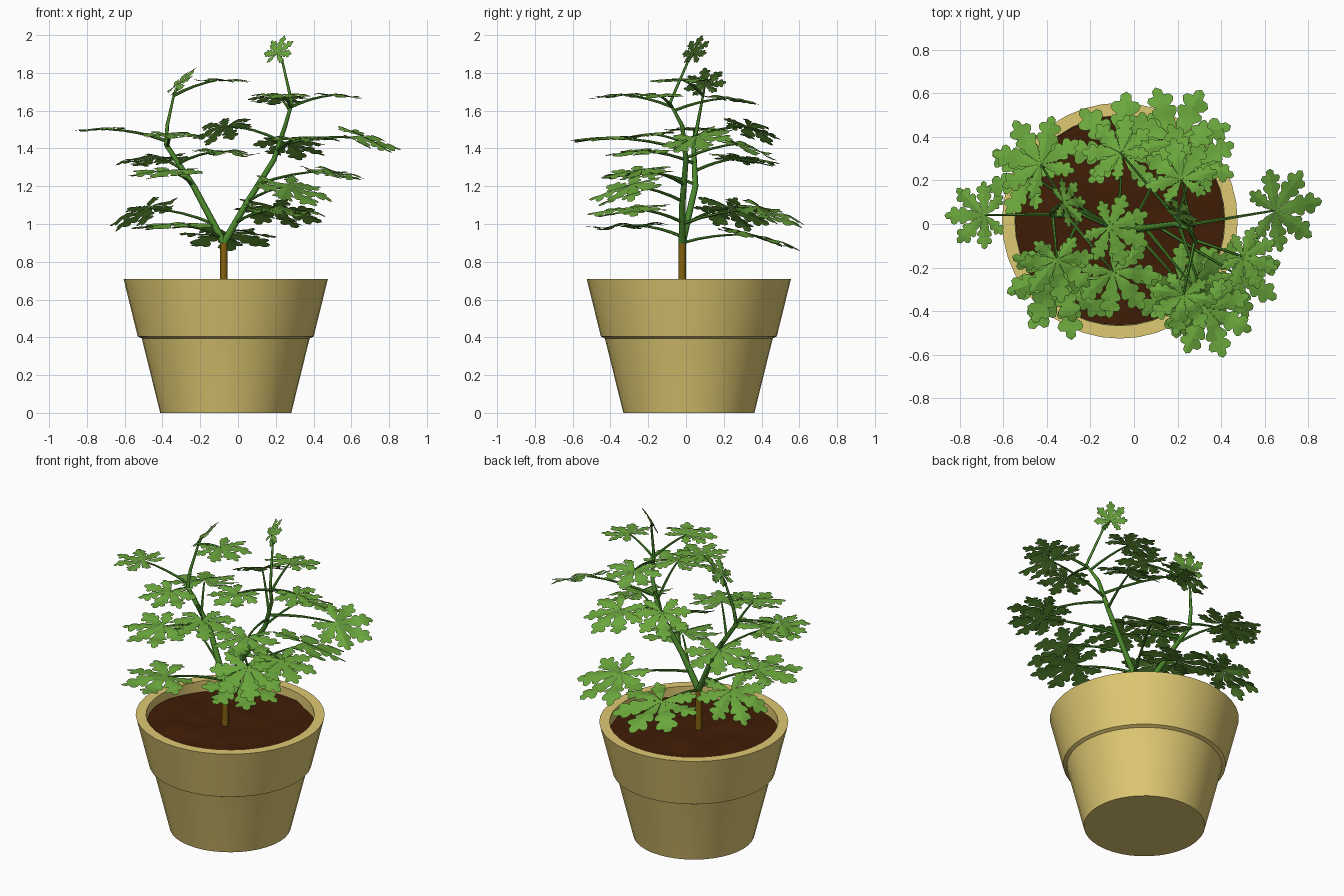
import bpy, bmesh, math, random
from mathutils import Vector, Matrix, noise

if "Cube" in bpy.data.objects:
    bpy.data.objects.remove(bpy.data.objects["Cube"])

random.seed(4)

def mat(name, rgb):
    m = bpy.data.materials.new(name)
    m.diffuse_color = (*rgb, 1)
    m.use_nodes = True
    m.node_tree.nodes["Principled BSDF"].inputs["Base Color"].default_value = m.diffuse_color
    return m

POT = mat("tan clay", (0.74, 0.585, 0.17))
SOIL = mat("dark soil", (0.052, 0.012, 0.002))
BARK = mat("brown bark", (0.23, 0.12, 0.005))
STEM = mat("stem green", (0.07, 0.25, 0.025))
LEAF = mat("leaf green", (0.145, 0.385, 0.045))

def finish(bm, name, material, smooth=None):
    me = bpy.data.meshes.new(name)
    bm.to_mesh(me)
    bm.free()
    ob = bpy.data.objects.new(name, me)
    bpy.context.collection.objects.link(ob)
    me.materials.append(material)
    if smooth:
        bpy.context.view_layer.objects.active = ob
        ob.select_set(True)
        bpy.ops.object.shade_smooth_by_angle(angle=math.radians(smooth))
        ob.select_set(False)

def loft(bm, rings, cap_start=True):
    """Skin a list of closed rings of points."""
    vs = [[bm.verts.new(p) for p in r] for r in rings]
    n = len(vs[0])
    for a, b in zip(vs, vs[1:]):
        for i in range(n):
            bm.faces.new((a[i], a[(i + 1) % n], b[(i + 1) % n], b[i]))
    if cap_start:
        bm.faces.new(vs[0][::-1])
    bm.faces.new(vs[-1])

def circle(c, r, n, q=None):
    out = []
    for i in range(n):
        a = 2 * math.pi * i / n
        v = Vector((r * math.cos(a), r * math.sin(a), 0))
        out.append(Vector(c) + (q @ v if q else v))
    return out

def tube(bm, pts, r0, r1, n=8):
    pts = [Vector(p) for p in pts]
    rings = []
    for i, p in enumerate(pts):
        t = pts[min(i + 1, len(pts) - 1)] - pts[max(i - 1, 0)]
        q = Vector((0, 0, 1)).rotation_difference(t.normalized())
        rings.append(circle(p, r0 + (r1 - r0) * i / (len(pts) - 1), n, q))
    loft(bm, rings)

# Pot: turned profile (radius, height), outside then inside
CX, CY = -0.065, 0.015
profile = [(0.347, 0), (0.442, 0.385), (0.445, 0.395), (0.466, 0.405), (0.541, 0.71),
           (0.482, 0.71), (0.478, 0.57)]
bm = bmesh.new()
loft(bm, [circle((CX, CY, z), r, 40) for r, z in profile])
finish(bm, "flower_pot", POT, 30)

# Soil: lumpy disc
bm = bmesh.new()
rings = []
for k in range(10):
    ring = circle((CX, CY, 0.65), 0.479 - 0.052 * k, 40)
    for p in ring:
        p.z += 0.022 * noise.noise(p * 8)
    rings.append(ring)
loft(bm, rings, cap_start=False)
finish(bm, "soil", SOIL, 20)

# Woody trunk
FORK = Vector((-0.075, -0.02, 0.90))
bm = bmesh.new()
tube(bm, [FORK - Vector((0, 0, 0.3)), FORK - Vector((0, 0, 0.15)), FORK], 0.021, 0.019)
finish(bm, "trunk", BARK, 50)

# Two green branches
BRANCH = {
    "left": [FORK, (-0.235, 0.05, 1.20), (-0.38, 0.04, 1.42),
             (-0.375, 0.06, 1.52), (-0.34, 0.09, 1.68)],
    "right": [FORK, (0.04, -0.02, 1.10), (0.19, 0.0, 1.34), (0.25, -0.02, 1.52),
              (0.285, -0.085, 1.64), (0.235, 0.01, 1.86)],
}
for key, pts in BRANCH.items():
    bm = bmesh.new()
    tube(bm, pts, 0.019, 0.006)
    finish(bm, key + "_branch", STEM, 50)

def on_branch(key, z):
    pts = [Vector(p) for p in BRANCH[key]]
    z = max(z, pts[0].z)
    for a, b in zip(pts, pts[1:]):
        if z <= b.z:
            return a.lerp(b, (z - a.z) / (b.z - a.z))
    return pts[-1]

# Half outline of one leaf lobe (along, across), with rounded side teeth
HALF = [(0.34, 0.135), (0.43, 0.13), (0.50, 0.195), (0.57, 0.225), (0.63, 0.20), (0.65, 0.12),
        (0.71, 0.20), (0.79, 0.235), (0.86, 0.19), (0.87, 0.09), (0.97, 0.085)]

def leaf(bm, frame, size):
    R = 0.58 * size
    wave = random.uniform(0, 6)
    for k in range(-3, 4):                       # seven lobes, shorter towards the stalk
        ang, length = math.radians(44.5 * k), 1 - 0.037 * k * k
        ca, sa = math.cos(ang), math.sin(ang)

        def pt(u, w):
            x, y = (u * ca - w * sa) * length, (u * sa + w * ca) * length
            h = 0.03 - 0.05 * (x * x + y * y) - 0.07 * abs(w) + 0.03 * math.sin(7 * x + 6 * y + wave)
            return bm.verts.new(frame @ Vector((x * R, y * R, h * R)))

        prev = [pt(0, 0)] * 3
        for u, w in HALF + [(1.03, 0)]:
            rib = pt(u, 0)
            cur = [pt(u, w), rib, pt(u, -w)] if w else [rib] * 3
            for i in (0, 1):
                quad = list(dict.fromkeys((prev[i], prev[i + 1], cur[i + 1], cur[i])))
                bm.faces.new(quad)
            prev = cur

leaves, stalks = bmesh.new(), bmesh.new()

def add_leaf(start, centre, size, head, pitch, roll=0):
    rot = (Matrix.Rotation(head, 4, 'Z') @ Matrix.Rotation(math.radians(-pitch), 4, 'Y')
           @ Matrix.Rotation(math.radians(roll), 4, 'X'))
    base = centre - rot @ Vector((0.11 * size, 0, 0))
    leaf(leaves, Matrix.Translation(base) @ rot, size)
    mid = (start + base) / 2 + Vector((0, 0, 0.08 * (base - start).length))
    path = [start * (1 - t) ** 2 + mid * 2 * t * (1 - t) + base * t * t
            for t in (0, 0.25, 0.5, 0.75, 1)]
    tube(stalks, path, 0.009, 0.005, 6)

# Leaf centres, pitch and scale per branch; heading, size and stalk follow from them
LEAVES = {
    "left": [(-0.72, 0.04, 1.50, -2, 0.92), (-0.35, -0.20, 1.47, -6, 1), (-0.08, -0.03, 1.76, -1, 1.15),
             (-0.45, 0.31, 1.34, -10, 1.1), (-0.38, -0.27, 1.27, -8, 1.1), (-0.50, 0.24, 1.06, -28, 1),
             (-0.34, -0.31, 0.99, -3, 1.05), (-0.07, -0.25, 1.38, -5, 1.05)],
    "right": [(-0.08, 0.35, 1.50, -28, 1), (0.24, -0.30, 1.07, -8, 1.1), (-0.05, 0.37, 0.93, -14, 1.15),
              (0.21, 0.42, 1.06, -20, 1.15), (0.29, -0.31, 1.18, -24, 1.1), (0.35, -0.43, 1.45, -3, 1.15),
              (0.50, -0.25, 1.27, -12, 1), (0.53, -0.16, 1.68, -4, 0.95),
              (0.22, -0.36, 1.68, -3, 1.05), (0.21, 0.24, 1.66, -8, 1.1), (0.28, 0.31, 1.41, -20, 1.1)],
}
for key, rows in LEAVES.items():
    for x, y, z, pitch, scale in rows:
        centre = Vector((x, y, z))
        start = on_branch(key, z - 0.06)
        d = centre - start
        size = scale * (0.45 - 0.19 * (z - 0.9))
        add_leaf(start, centre, size, math.atan2(d.y, d.x), pitch)

# Twisted leaf on the far right, and a small upright leaf at each branch tip
add_leaf(on_branch("right", 1.42), Vector((0.685, 0.07, 1.445)), 0.39, 0.2, -16, 14)
add_leaf(on_branch("left", 2), Vector((-0.30, 0.10, 1.75)), 0.23, 0, 45, 12)
add_leaf(on_branch("right", 2), Vector((0.215, 0.05, 1.92)), 0.19, math.radians(48), 62)

bmesh.ops.remove_doubles(leaves, verts=leaves.verts, dist=0.0001)
finish(leaves, "leaves", LEAF)
finish(stalks, "leaf_stalks", STEM, 50)
